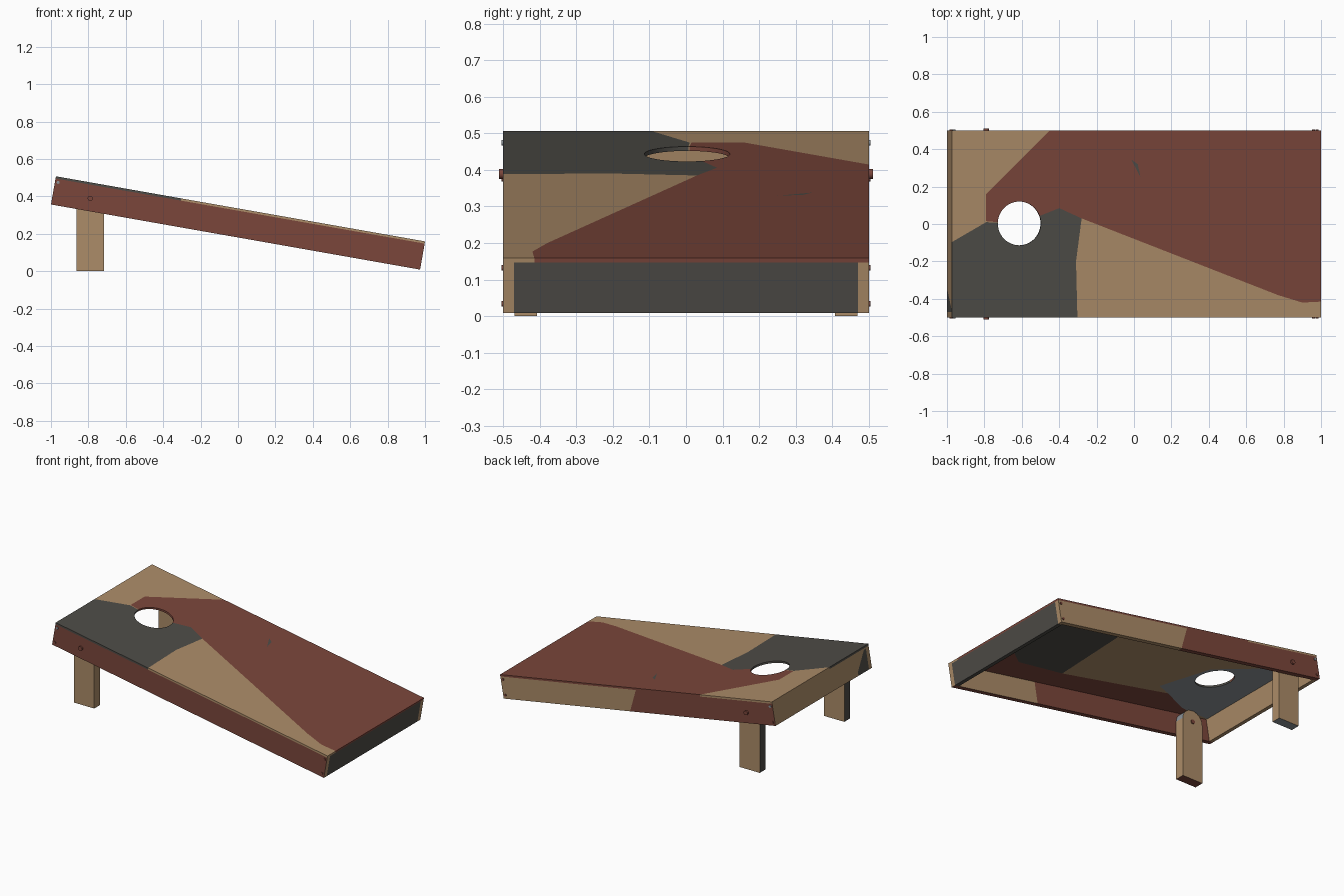
import bpy, bmesh, math
from mathutils import Vector, Matrix

if "Cube" in bpy.data.objects:
    bpy.data.objects.remove(bpy.data.objects["Cube"])

TILT = math.radians(10)
L, W, H, DECK, T = 1.002, 0.5, 0.153, 0.012, 0.03   # half length, half width, height, thicknesses
BOARD = Matrix.Translation((0.0133, 0, 0.333)) @ Matrix.Rotation(TILT, 4, 'Y')

# Materials
def linear(c):
    return tuple((v / 255 / 12.92 if v <= 10 else ((v / 255 + 0.055) / 1.055) ** 2.4) for v in c) + (1,)

MATS = []
for name, rgb in (("tan", (172, 140, 104)), ("rust_red", (123, 70, 59)),
                  ("charcoal", (78, 76, 71)), ("slate_grey", (140, 147, 152))):
    m = bpy.data.materials.new(name)
    m.diffuse_color = linear(rgb)
    m.use_nodes = True
    m.node_tree.nodes["Principled BSDF"].inputs["Base Color"].default_value = m.diffuse_color
    MATS.append(m)
TAN, RED, DARK, GREY = range(4)
ALL = [(-3, -3), (3, -3), (3, 3), (-3, 3)]


def inside(p, poly):
    hit = False
    for (x1, y1), (x2, y2) in zip(poly, poly[1:] + poly[:1]):
        if (y1 > p[1]) != (y2 > p[1]) and p[0] < (x2 - x1) * (p[1] - y1) / (y2 - y1) + x1:
            hit = not hit
    return hit


def paint(bm, axes, base, patches):
    """Cut the mesh along each patch outline and colour the faces inside it.
    patch = (facing direction or None, outline, colour)"""
    i, j = axes
    for _, poly, _ in patches:
        if poly is ALL:
            continue
        for a, b in zip(poly, poly[1:] + poly[:1]):
            co, no = Vector(), Vector()
            co[i], co[j] = a
            no[i], no[j] = b[1] - a[1], a[0] - b[0]
            bmesh.ops.bisect_plane(bm, geom=bm.verts[:] + bm.edges[:] + bm.faces[:],
                                   dist=1e-5, plane_co=co, plane_no=no.normalized())
    bm.normal_update()
    for f in bm.faces:
        f.material_index = base
        c = f.calc_center_median()
        for d, poly, col in patches:
            if (d is None or f.normal.dot(Vector(d)) > 0.5) and inside((c[i], c[j]), poly):
                f.material_index = col
    bmesh.ops.dissolve_limit(bm, angle_limit=0.01, verts=bm.verts[:], edges=bm.edges[:],
                             delimit={'MATERIAL'})


def finish(name, bm, matrix=Matrix()):
    bm.transform(matrix)
    me = bpy.data.meshes.new(name)
    for m in MATS:
        me.materials.append(m)
    bm.to_mesh(me)
    bm.free()
    ob = bpy.data.objects.new(name, me)
    bpy.context.collection.objects.link(ob)
    ob.select_set(True)
    bpy.context.view_layer.objects.active = ob
    return ob


def box(lo, hi):
    bm = bmesh.new()
    lo, hi = Vector(lo), Vector(hi)
    bmesh.ops.create_cube(bm, size=1, matrix=Matrix.Translation((lo + hi) / 2)
                          @ Matrix.Diagonal((*(hi - lo), 1)))
    return bm


def pin(name, x, y, z, r, length, col, matrix=Matrix()):
    bm = bmesh.new()
    bmesh.ops.create_cone(bm, cap_ends=True, segments=16, radius1=r, radius2=r, depth=length,
                          matrix=Matrix.Translation((x, y, z)) @ Matrix.Rotation(math.pi / 2, 4, 'X'))
    for f in bm.faces:
        f.material_index = col
    finish(name, bm, matrix)


def plan(pts):   # level plan coordinates to board coordinates
    return [((x - 0.0133) / math.cos(TILT), y) for x, y in pts]


# Deck: rectangle with a round hole, extruded down
bm = bmesh.new()
hx = plan([(-0.613, 0.003)])[0]
outlines = ([(-L, -W), (L, -W), (L, W), (-L, W)],
            [(hx[0] + 0.117 * math.cos(k * math.tau / 48), hx[1] + 0.117 * math.sin(k * math.tau / 48))
             for k in range(48)])
edges = []
for pts in outlines:
    vs = [bm.verts.new((x, y, 0)) for x, y in pts]
    edges += [bm.edges.new((vs[k - 1], vs[k])) for k in range(len(vs))]
bmesh.ops.triangle_fill(bm, edges=edges, use_beauty=True)
ext = bmesh.ops.extrude_face_region(bm, geom=bm.faces[:])
bmesh.ops.translate(bm, vec=(0, 0, -DECK), verts=[v for v in ext['geom'] if isinstance(v, bmesh.types.BMVert)])
bmesh.ops.recalc_face_normals(bm, faces=bm.faces[:])
DOWN = (0, 0, -1)
paint(bm, (0, 1), TAN, [
    (None, plan([(-.35, .6), (1.1, .6), (1.1, -.41), (.9, -.42), (.77, -.38), (-.28, .03),
                 (-.4, .085), (-.613, 0), (-.79, .015), (-.79, .16)]), RED),
    (None, plan([(-1.1, -.17), (-.79, .01), (-.613, 0), (-.4, .085), (-.28, .03),
                 (-.31, -.2), (-.3, -.6), (-1.1, -.6)]), DARK),
    (None, plan([(-.015, .345), (.02, .32), (.035, .25)]), DARK),
    (DOWN, ALL, TAN),
    (DOWN, plan([(1.1, .6), (.75, .6), (.75, -.2), (.29, -.31), (-.54, -.27), (-.75, -.42),
                 (-.8, -.6), (1.1, -.6)]), RED),
    (DOWN, plan([(.75, .6), (.75, -.2), (.64, -.29), (.29, -.31), (.34, .6)]), DARK),
    (DOWN, plan([(-.37, -.21), (-.5, .1), (-.85, .27), (-1.1, .2), (-1.1, -.5), (-.7, -.4),
                 (-.5, -.28)]), GREY),
])
finish("deck", bm, BOARD)

# Long side boards
ends = [((1, 0, 0), ALL, TAN), ((-1, 0, 0), ALL, TAN)]
bm = box((-L, -W, -H), (L, -W + T, -DECK))
paint(bm, (0, 2), RED, [((0, 1, 0), [(.36, .1), (.36, -.3), (1.2, -.3), (1.2, .1)], TAN)] + ends)
finish("front_side_board", bm, BOARD)
bm = box((-L, W - T, -H), (L, W, -DECK))
paint(bm, (0, 2), RED, [(None, [(-.05, .1), (.14, -.3), (1.2, -.3), (1.2, .1)], TAN)] + ends)
finish("back_side_board", bm, BOARD)

# End boards between the sides
bm = box((L - T, -W + T, -H), (L, W - T, -DECK))
paint(bm, (1, 2), DARK, [])
finish("low_end_board", bm, BOARD)
bm = box((-L, -W + T, -H), (-L + T, W - T, -DECK))
paint(bm, (1, 2), TAN, [((-1, 0, 0), [(-.36, -.2), (-.36, -.13), (-.45, -.02), (-.6, -.02), (-.6, -.2)], DARK)])
finish("high_end_board", bm, BOARD)

# Legs with rounded tops, pivot bolts and corner screws
BX, BZ, R = -0.79, 0.389, 0.074
for s, side, foot in ((-1, "front", RED), (1, "back", GREY)):
    bm = bmesh.new()
    pts = [(BX - R, 0), (BX + R, 0)] + [(BX + R * math.cos(k * math.pi / 20), BZ + R * math.sin(k * math.pi / 20))
                                        for k in range(21)]
    face = bm.faces.new([bm.verts.new((x, s * 0.408, z)) for x, z in pts])
    ext = bmesh.ops.extrude_face_region(bm, geom=[face])
    bmesh.ops.translate(bm, vec=(0, s * 0.061, 0),
                        verts=[v for v in ext['geom'] if isinstance(v, bmesh.types.BMVert)])
    bmesh.ops.recalc_face_normals(bm, faces=bm.faces[:])
    bm.normal_update()
    for f in bm.faces:
        n = f.normal
        if n.z < -0.9:
            f.material_index = foot
        elif n.x < -0.9:
            f.material_index = DARK
        elif n.z > 0.05:
            f.material_index = GREY
    finish(side + "_leg", bm)
    pin(side + "_pivot_bolt", BX, s * 0.457, BZ, 0.014, 0.108, RED)
    for u in (-0.985, 0.985):
        for w in (-0.03, -0.13):
            end = "high" if u < 0 else "low"
            row = "upper" if w > -0.1 else "lower"
            pin(f"{side}_{end}_{row}_screw", u, s * 0.5, w, 0.008, 0.01,
                GREY if (end, row) == ("high", "upper") else RED, BOARD)

bpy.ops.object.shade_smooth_by_angle(angle=math.radians(30))
